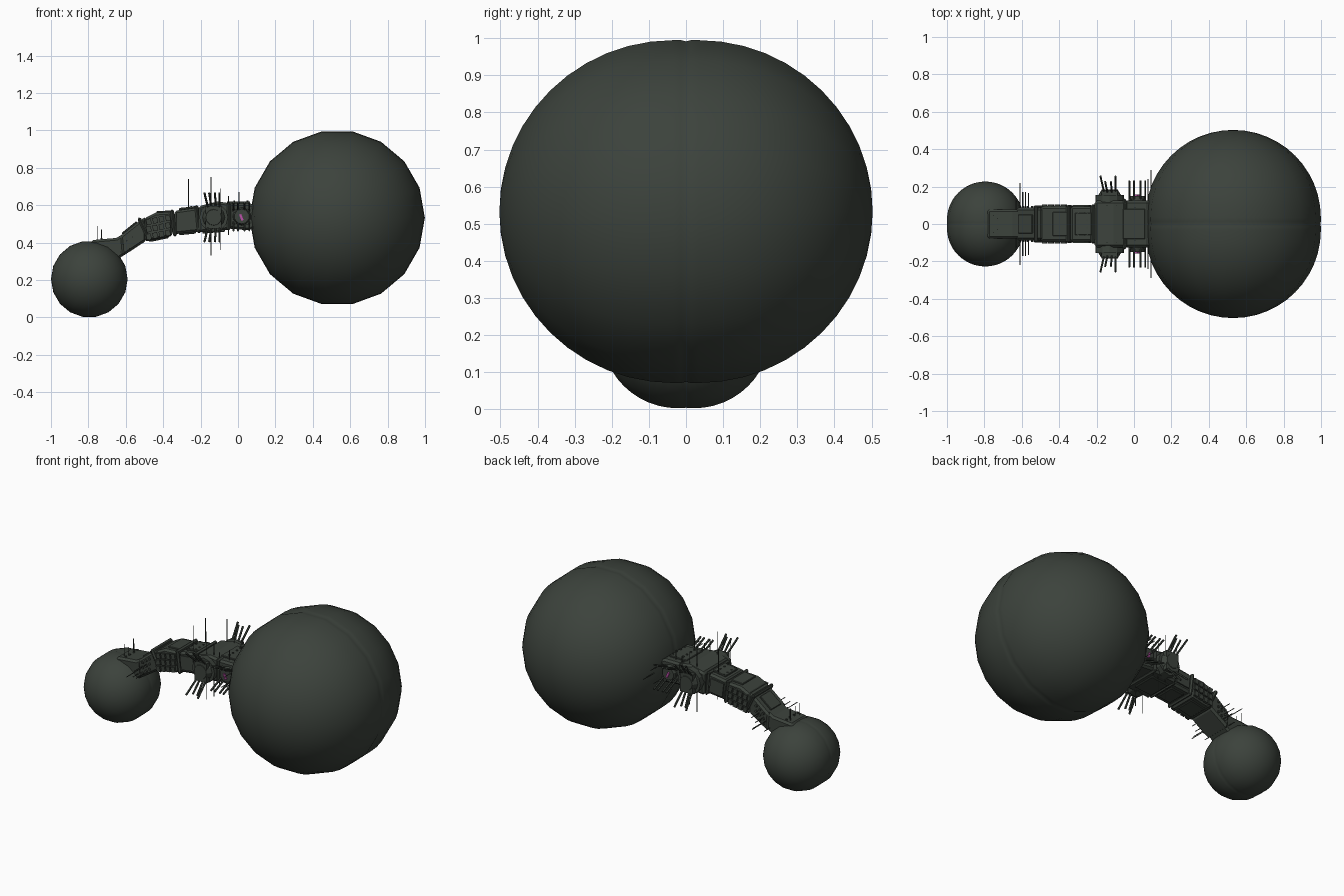
import bpy, bmesh, math
from mathutils import Vector

if "Cube" in bpy.data.objects:
    bpy.data.objects.remove(bpy.data.objects["Cube"])


def material(name, rgb):
    m = bpy.data.materials.new(name)
    m.diffuse_color = (*rgb, 1)
    m.use_nodes = True
    m.node_tree.nodes["Principled BSDF"].inputs["Base Color"].default_value = m.diffuse_color
    return m


HULL = material("dark_green_grey", (0.045, 0.055, 0.045))
PINK = material("magenta", (0.5, 0.08, 0.4))


def finish(bm, name, mat=HULL, bevel=0.0, smooth=None):
    bmesh.ops.recalc_face_normals(bm, faces=bm.faces)
    me = bpy.data.meshes.new(name)
    bm.to_mesh(me)
    bm.free()
    ob = bpy.data.objects.new(name, me)
    bpy.context.collection.objects.link(ob)
    me.materials.append(mat)
    if bevel:
        b = ob.modifiers.new("chamfer", "BEVEL")
        b.width, b.segments = bevel, 1
    if smooth:
        bpy.ops.object.select_all(action="DESELECT")
        ob.select_set(True)
        bpy.context.view_layer.objects.active = ob
        bpy.ops.object.shade_smooth_by_angle(angle=math.radians(smooth))
    return ob


def globe(name, cx, cz, r, gap, sides=18, rings=12):
    """Two hemispheres joined by a short band with a shallow seam, axis along y."""
    half = [(r * math.cos(a), gap + r * math.sin(a))
            for a in (math.pi / 2 * i / rings for i in range(rings))]
    prof = [(q, -y) for q, y in reversed(half)]
    prof += [(r, -gap * 0.4), (r * 0.993, 0), (r, gap * 0.4)] + half
    bm = bmesh.new()
    loops = []
    for q, y in prof:
        loops.append([bm.verts.new((cx + q * math.cos(2 * math.pi * k / sides), y,
                                    cz + q * math.sin(2 * math.pi * k / sides)))
                      for k in range(sides)])
    for a, b in zip(loops, loops[1:]):
        for k in range(sides):
            n = (k + 1) % sides
            bm.faces.new((a[k], a[n], b[n], b[k]))
    for ring, s in ((loops[0], -1), (loops[-1], 1)):
        pole = bm.verts.new((cx, s * (gap + r), cz))
        for k in range(sides):
            bm.faces.new((ring[k], ring[(k + 1) % sides], pole))
    finish(bm, name, smooth=40)


def prism(name, pts, half_y, bevel=0.012):
    """Side outline in x/z carried across the width of the arm."""
    bm = bmesh.new()
    f = bm.faces.new([bm.verts.new((x, -half_y, z)) for x, z in pts])
    ext = bmesh.ops.extrude_face_region(bm, geom=[f])["geom"]
    for v in ext:
        if isinstance(v, bmesh.types.BMVert):
            v.co.y = half_y
    return finish(bm, name, bevel=bevel)


def add_box(bm, c, size, tilt=0):
    vs = bmesh.ops.create_cube(bm, size=1)["verts"]
    ct, st = math.cos(tilt), math.sin(tilt)
    for v in vs:
        x, y, z = (v.co[i] * size[i] for i in range(3))
        v.co = Vector(c) + Vector((x * ct - z * st, y, x * st + z * ct))


def add_rod(bm, p, q, r0, r1=None, sides=6):
    p, q = Vector(p), Vector(q)
    d = q - p
    vs = bmesh.ops.create_cone(bm, cap_ends=True, segments=sides, radius1=r0,
                               radius2=r0 if r1 is None else r1, depth=d.length)["verts"]
    rot = d.to_track_quat("Z", "Y")
    for v in vs:
        v.co = rot @ v.co + (p + q) / 2


# The two globes
globe("large_globe", 0.53, 0.533, 0.469, 0.034)
globe("small_globe", -0.795, 0.205, 0.205, 0.022)

# Arm segments, from the large globe to the small one
prism("arm_root", [(0.1, 0.485), (0.1, 0.59), (0.065, 0.61), (-0.05, 0.61),
                   (-0.05, 0.475), (0.065, 0.465)], 0.125)
prism("arm_turret_block", [(-0.04, 0.47), (-0.04, 0.61), (-0.11, 0.62),
                           (-0.21, 0.595), (-0.21, 0.455)], 0.125)
prism("arm_middle", [(-0.2, 0.46), (-0.2, 0.59), (-0.34, 0.57), (-0.34, 0.445)], 0.094)
prism("arm_window_block", [(-0.35, 0.435), (-0.35, 0.565), (-0.44, 0.56),
                           (-0.5, 0.53), (-0.5, 0.405)], 0.095)
prism("arm_elbow", [(-0.49, 0.41), (-0.49, 0.54), (-0.53, 0.515),
                    (-0.63, 0.435), (-0.62, 0.325)], 0.088)
prism("arm_snout", [(-0.6, 0.34), (-0.6, 0.455), (-0.65, 0.425), (-0.785, 0.413),
                    (-0.785, 0.385), (-0.68, 0.285)], 0.078)

# Collars between segments
for i, (x, z, h, w, t) in enumerate([(-0.05, 0.54, 0.15, 0.135, 0), (-0.215, 0.525, 0.15, 0.105, 0.1),
                                     (-0.345, 0.505, 0.145, 0.102, 0.12),
                                     (-0.5, 0.47, 0.14, 0.1, 0.45)]):
    bm = bmesh.new()
    add_box(bm, (x, 0, z), (0.02, 2 * w, h), t)
    finish(bm, f"collar_{i}", bevel=0.008)

# Deck plates on the top and keel plates below
bm = bmesh.new()
for x, z, l, w, t in ((0.0, 0.613, 0.12, 0.16, 0), (-0.27, 0.584, 0.09, 0.12, 0.14),
                      (-0.395, 0.564, 0.08, 0.13, 0.06), (-0.58, 0.478, 0.1, 0.1, 0.68),
                      (-0.13, 0.459, 0.12, 0.15, 0.09), (-0.27, 0.45, 0.09, 0.12, 0.1),
                      (-0.42, 0.42, 0.1, 0.12, 0.2)):
    add_box(bm, (x, 0, z), (l, w, 0.012), t)
finish(bm, "deck_plates", bevel=0.003)

# Window grid, side plates and portholes on both flanks
bm = bmesh.new()
for s in (-1, 1):
    for i in range(4):
        for j in range(3):
            x = -0.375 - 0.034 * i
            add_box(bm, (x, s * 0.098, 0.452 + 0.04 * j + (x + 0.375) * 0.2),
                    (0.026, 0.014, 0.031), 0.2)
    add_box(bm, (-0.28, s * 0.095, 0.515), (0.09, 0.014, 0.085), 0.12)
    for i in range(3):
        for j in range(3):
            c = Vector((-0.545 - 0.024 * i, s * 0.085, 0.395 + 0.032 * j - 0.018 * i + 0.01))
            add_rod(bm, c, c + Vector((0, s * 0.01, 0)), 0.008)
            c = Vector((-0.02 + 0.035 * i, s * 0.122, 0.505 + 0.033 * j))
            add_rod(bm, c, c + Vector((0, s * 0.012, 0)), 0.011)
finish(bm, "flank_panels")

# Small studs on the deck
bm = bmesh.new()
for x, z in ((0.05, 0.615), (-0.02, 0.615), (-0.25, 0.587), (-0.3, 0.579), (-0.73, 0.415)):
    for y in (-0.055, -0.02, 0.02, 0.055):
        add_rod(bm, (x, y, z), (x, y, z + 0.01), 0.006)
finish(bm, "deck_studs")

# Round turrets and their twin barrels on both sides
hub, guns = bmesh.new(), bmesh.new()
for s in (-1, 1):
    add_rod(hub, (-0.13, s * 0.1, 0.535), (-0.13, s * 0.155, 0.535), 0.077, sides=12)
    add_rod(hub, (-0.13, s * 0.155, 0.535), (-0.13, s * 0.185, 0.535), 0.06, 0.042, sides=12)
    add_rod(hub, (0.02, s * 0.12, 0.54), (0.02, s * 0.15, 0.54), 0.05, 0.04, sides=10)
    for u in (-1, 1):
        add_box(hub, (-0.13, s * 0.165, 0.535 + u * 0.04), (0.085, 0.035, 0.04))
        for dx in (-0.028, -0.01, 0.012, 0.03):
            add_rod(guns, (-0.13 + dx, s * 0.16, 0.535 + u * 0.04),
                    (-0.13 + dx * 1.4 - 0.01, s * (0.255 if abs(dx) > 0.02 else 0.225), 0.535 + u * 0.13), 0.006)
        for dx in (-0.04, -0.015, 0.02, 0.045):
            add_rod(guns, (0.015 + dx, s * 0.12, 0.54 + u * 0.03),
                    (0.015 + dx, s * 0.23, 0.54 + u * 0.075), 0.006)
finish(hub, "turret_hubs")
finish(guns, "turret_barrels")

# Needle antennas
bm = bmesh.new()
for x, y, z0, z1 in ((-0.145, 0.1, 0.33, 0.75), (-0.095, 0.1, 0.36, 0.69), (0.005, 0.09, 0.47, 0.67),
                     (-0.265, 0.06, 0.55, 0.74), (-0.75, 0.045, 0.4, 0.49),
                     (-0.73, 0.03, 0.4, 0.47), (-0.05, 0.11, 0.44, 0.65)):
    for s in (-1, 1):
        add_rod(bm, (x, s * y, z0), (x, s * y, z1), 0.0025, sides=4)
for x, y, z in ((-0.61, 0.22, 0.39), (-0.595, 0.17, 0.41), (-0.58, 0.17, 0.37), (-0.565, 0.165, 0.43),
                (-0.63, 0.13, 0.35), (0.09, 0.29, 0.54), (0.075, 0.24, 0.58), (0.06, 0.23, 0.5)):
    add_rod(bm, (x, -y, z), (x, y, z), 0.003, sides=4)
finish(bm, "antennas")

# Small coloured lamps on the arm root
bm = bmesh.new()
for s in (-1, 1):
    add_box(bm, (0.018, s * 0.152, 0.535), (0.012, 0.012, 0.035), 0.4)
finish(bm, "lamps", PINK)
